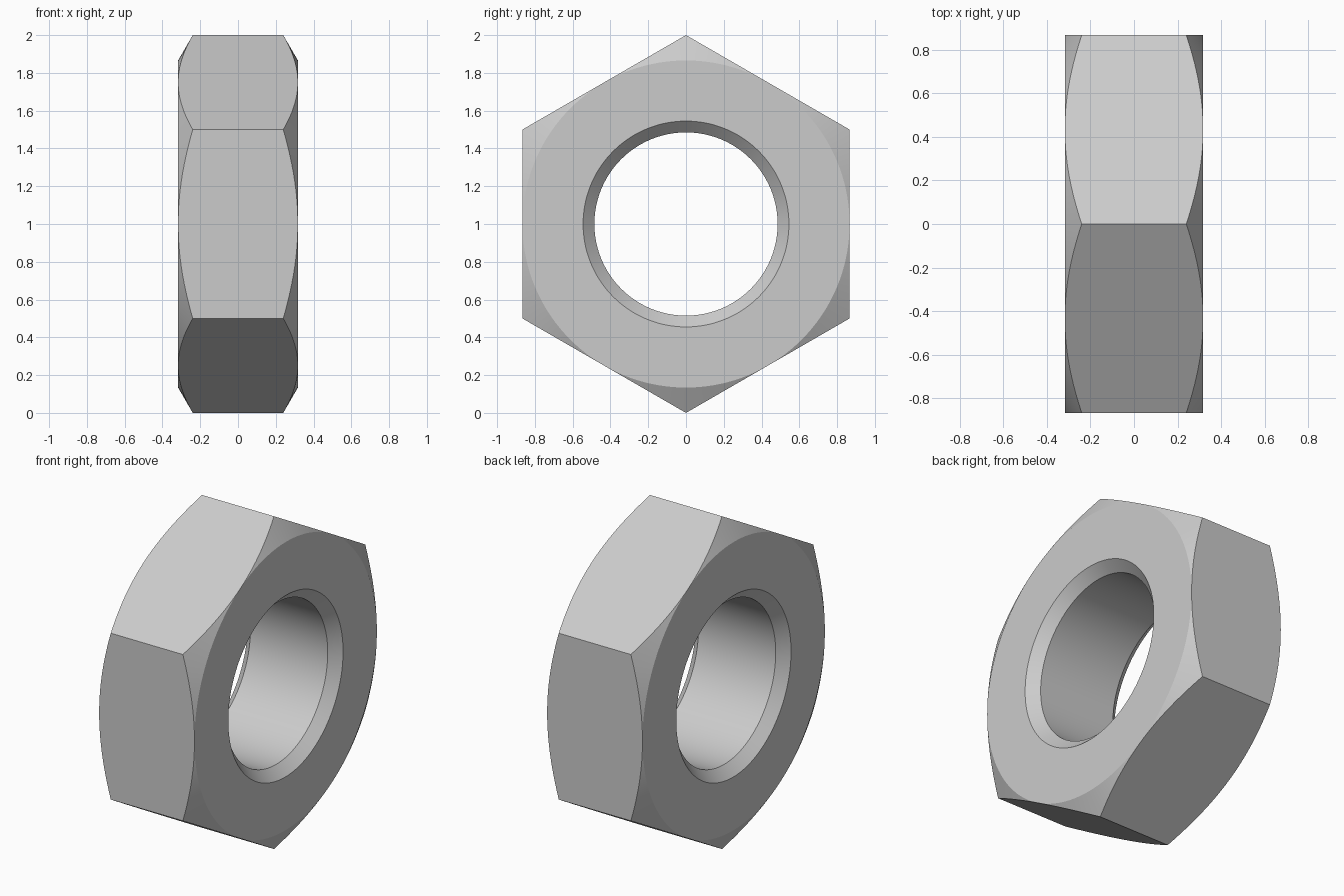
import bpy, bmesh
from math import sin, cos, pi, tan, radians

if "Cube" in bpy.data.objects:
    bpy.data.objects.remove(bpy.data.objects["Cube"])

SEGMENTS = 144               # divisible by 12: hits every corner and flat centre
APOTHEM = cos(pi / 6)        # centre to flat, with corners at radius 1
HALF = 0.317                 # half thickness
BORE, MOUTH, BEVEL = 0.485, 0.545, 0.06
CONE = tan(radians(30))      # slope of the corner chamfer


def section(angle):
    """Closed (x, radius) cross-section of the nut at an angle from a corner."""
    off_flat = angle % (pi / 3) - pi / 6
    rim = APOTHEM / cos(off_flat)
    rim_x = HALF - (rim - APOTHEM) * CONE
    half = [(HALF - BEVEL, BORE), (HALF, MOUTH), (HALF, APOTHEM), (rim_x, rim)]
    return half + [(-x, r) for x, r in reversed(half)]


# Hex nut: sweep the varying section around the x axis
bm = bmesh.new()
rings = []
for i in range(SEGMENTS):
    a = 2 * pi * i / SEGMENTS
    rings.append([bm.verts.new((x, r * sin(a), 1 + r * cos(a))) for x, r in section(a)])
for i, ring in enumerate(rings):
    nxt = rings[(i + 1) % SEGMENTS]
    for j in range(len(ring)):
        k = (j + 1) % len(ring)
        bm.faces.new((ring[j], ring[k], nxt[k], nxt[j]))

# The chamfer vanishes at the middle of each flat
bmesh.ops.remove_doubles(bm, verts=bm.verts, dist=1e-5)
bmesh.ops.recalc_face_normals(bm, faces=bm.faces)

mesh = bpy.data.meshes.new("hex_nut")
bm.to_mesh(mesh)
bm.free()
nut = bpy.data.objects.new("hex_nut", mesh)
bpy.context.collection.objects.link(nut)
bpy.context.view_layer.objects.active = nut
nut.select_set(True)
bpy.ops.object.shade_smooth_by_angle(angle=radians(20))
